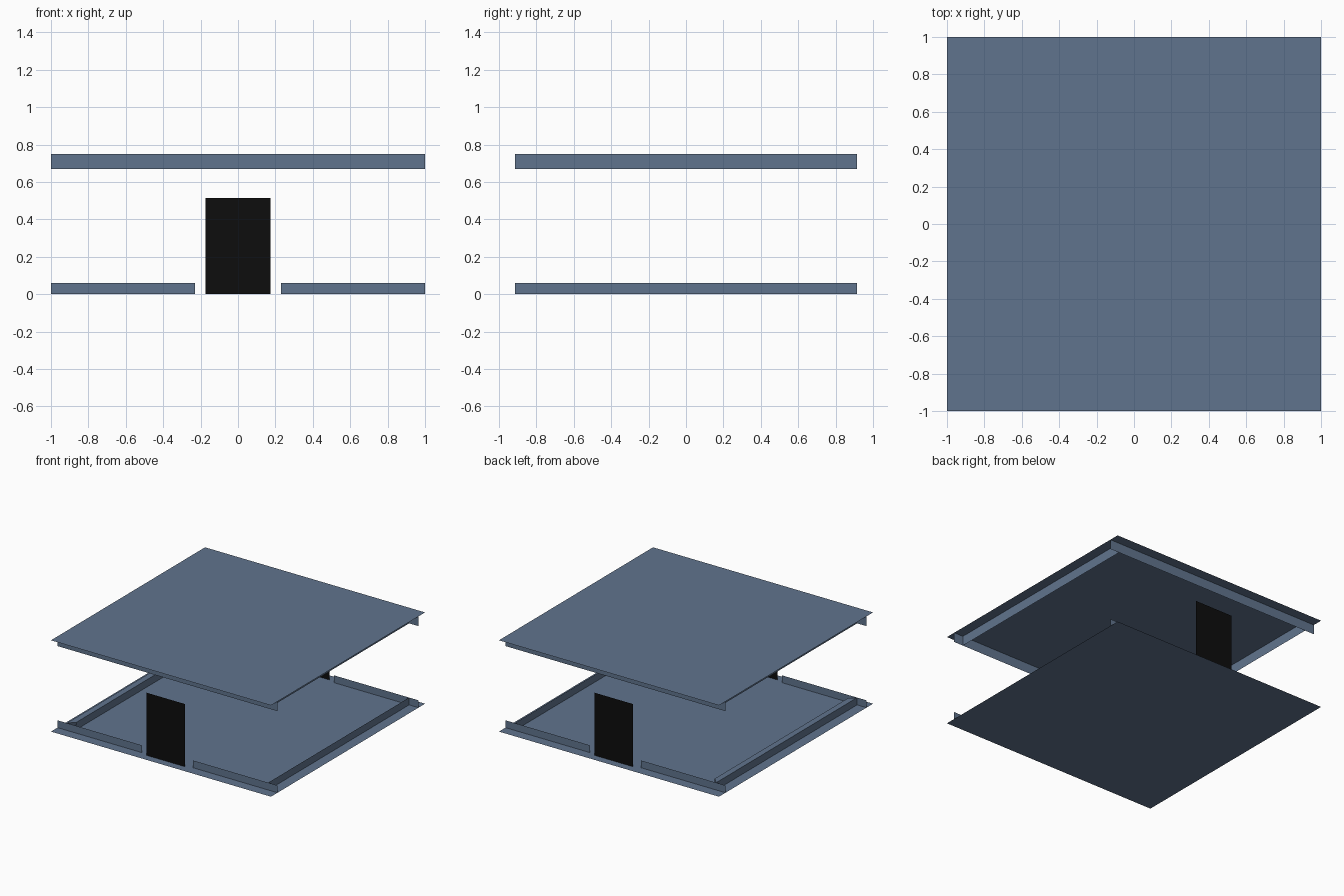
import bpy
from mathutils import Vector

cube = bpy.data.objects.get("Cube")
if cube:
    bpy.data.objects.remove(cube, do_unlink=True)


def material(name, rgb):
    mat = bpy.data.materials.new(name)
    mat.use_nodes = True
    mat.diffuse_color = (*rgb, 1)
    mat.node_tree.nodes["Principled BSDF"].inputs["Base Color"].default_value = (*rgb, 1)
    return mat


blue = material("slate_blue", (0.118, 0.175, 0.27))
black = material("door_black", (0.004, 0.004, 0.004))


def sheet(name, corner, u, v, mat):
    """Flat rectangle spanned by u and v from one corner."""
    c, u, v = Vector(corner), Vector(u), Vector(v)
    mesh = bpy.data.meshes.new(name)
    mesh.from_pydata([c, c + u, c + u + v, c + v], [], [(0, 1, 2, 3)])
    mesh.materials.append(mat)
    obj = bpy.data.objects.new(name, mesh)
    bpy.context.collection.objects.link(obj)
    return obj


WALL = 0.915      # wall line distance from the centre
TOP = 0.75        # ceiling height
SKIRT = 0.06      # skirting height
CROWN = 0.08      # ceiling trim height
GAP = 0.23        # half width of the doorway
LEDGE = 0.05      # depth of the thicker skirting

# Floor and ceiling
sheet("floor", (-1, -1, 0), (2, 0, 0), (0, 2, 0), blue)
sheet("ceiling", (-1, -1, TOP), (2, 0, 0), (0, 2, 0), blue)

# Front and back: split skirting, full ceiling trim and a door
for side, s in (("front", -1), ("back", 1)):
    y = s * WALL
    for hand, x in (("right", -1), ("left", GAP)):
        sheet(f"{side}_{hand}_skirting", (x, y, 0), (1 - GAP, 0, 0), (0, 0, SKIRT), blue)
    sheet(f"{side}_ceiling_trim", (-1, y, TOP - CROWN), (2, 0, 0), (0, 0, CROWN), blue)
    sheet(f"{side}_door", (-0.175, s * 0.935, 0), (0.35, 0, 0), (0, 0, 0.515), black)

# Sides: skirting and ceiling trim
for side, s in (("left", 1), ("right", -1)):
    x = s * WALL
    run = (0, 2 * WALL, 0)
    sheet(f"{side}_skirting", (x, -WALL, 0), run, (0, 0, SKIRT), blue)
    sheet(f"{side}_ceiling_trim", (x, -WALL, TOP - CROWN), run, (0, 0, CROWN), blue)

# Thicker skirting on the right side, with mitred ends
inner = WALL - LEDGE
sheet("right_skirting_inner", (-inner, -inner, 0), (0, 2 * inner, 0), (0, 0, SKIRT), blue)
ledge = sheet("right_skirting_top", (-WALL, -WALL, SKIRT), (LEDGE, 0, 0), (0, 2 * WALL, 0), blue)
for vert in ledge.data.vertices:
    if vert.co.x > -WALL + LEDGE / 2:
        vert.co.y *= inner / WALL
